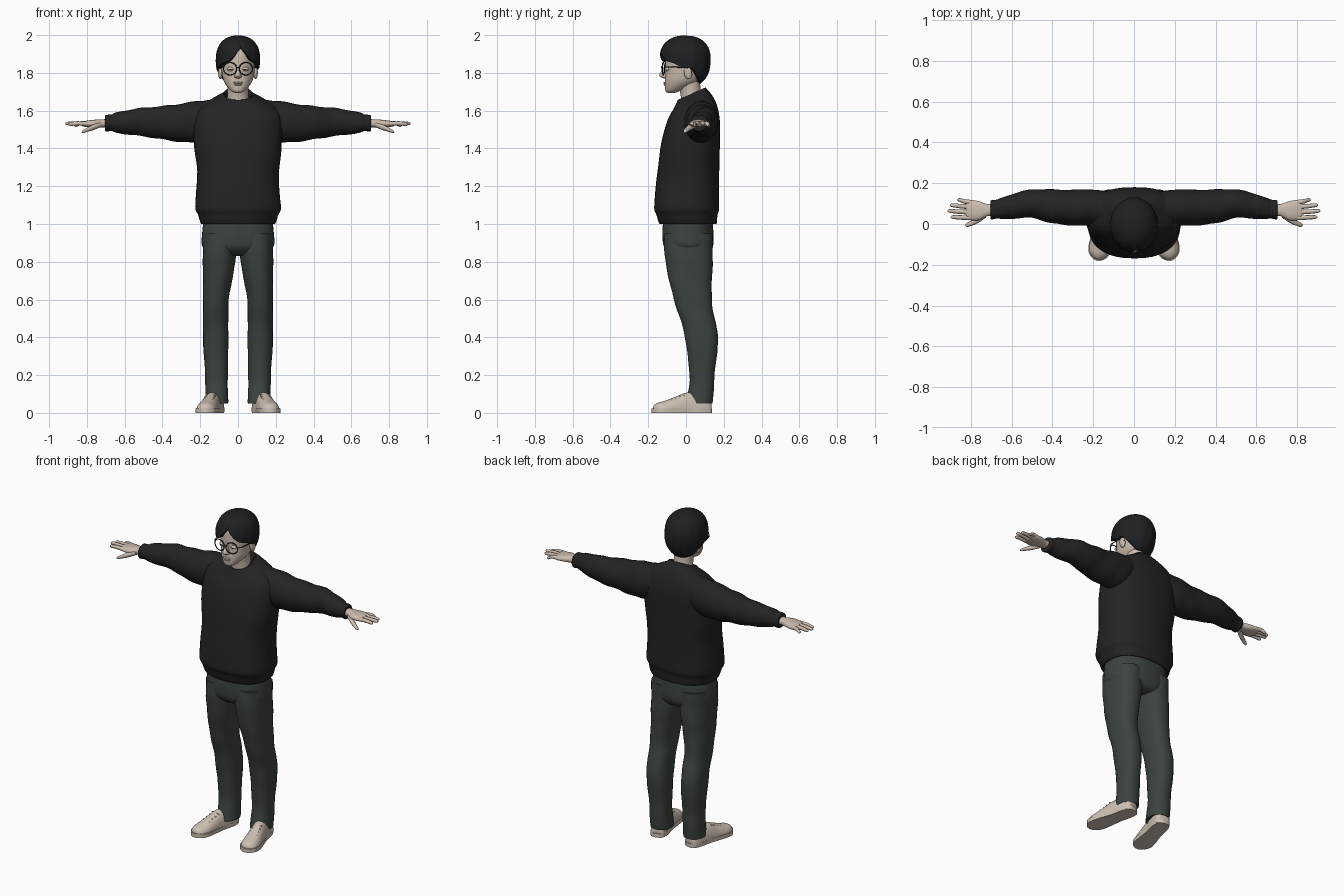
import bpy, bmesh
from math import sin, cos, pi, radians, atan2
from mathutils import Vector, Matrix

cube = bpy.data.objects.get("Cube")
if cube:
    bpy.data.objects.remove(cube)


def material(name, r, g, b):
    m = bpy.data.materials.new(name)
    m.use_nodes = True
    m.diffuse_color = (r, g, b, 1)
    m.node_tree.nodes["Principled BSDF"].inputs["Base Color"].default_value = (r, g, b, 1)
    return m


SKIN = material("skin", .6, .5, .42)
HAIR = material("black hair", .013, .014, .016)
KNIT = material("black knit", .017, .017, .018)
CLOTH = material("green grey cloth", .045, .058, .05)
LEATHER = material("beige leather", .62, .53, .45)
FRAME = material("black frame", .012, .012, .012)

# Maps (along, across, other) to x, y, z for each loft direction
AXES = {"z": lambda t, u, v: (u, v, t),
        "x": lambda t, u, v: (t, u, v),
        "y": lambda t, u, v: (u, t, v)}


def finish(name, bm, mat, mirror=False):
    bmesh.ops.recalc_face_normals(bm, faces=bm.faces)
    mesh = bpy.data.meshes.new(name)
    bm.to_mesh(mesh)
    bm.free()
    mesh.materials.append(mat)
    mesh.shade_smooth()
    mesh.set_sharp_from_angle(angle=radians(50))
    ob = bpy.data.objects.new(name, mesh)
    bpy.context.collection.objects.link(ob)
    if mirror:
        ob.modifiers.new("mirror", "MIRROR").use_mirror_merge = False
    return ob


def spline(rows, steps):
    """Smooth curve through all rows of numbers."""
    out = []
    for i in range(len(rows) - 1):
        a, b, c, d = (rows[min(max(k, 0), len(rows) - 1)] for k in range(i - 1, i + 3))
        for s in range(steps):
            t = s / steps
            out.append([q + t / 2 * (r - p + t * (2*p - 5*q + 4*r - w + t * (3*q - p - 3*r + w)))
                        for p, q, r, w in zip(a, b, c, d)])
    return out + [list(rows[-1])]


def bridge(bm, rings):
    for lo, hi in zip(rings, rings[1:]):
        for j in range(len(lo)):
            k = (j + 1) % len(lo)
            bm.faces.new((lo[j], lo[k], hi[k], hi[j]))


def loft(name, rows, mat, axis="z", mirror=False, power=2.0, sides=32, steps=5,
         fold=(0, 0), floor=None, matrix=None):
    """Rows: position, centre u, centre v, radius u, radius v, optional tilt."""
    bm, rings = bmesh.new(), []
    rows = [tuple(r) + (0,) * (6 - len(r)) for r in rows]
    for t, cu, cv, ru, rv, tilt in spline(rows, steps):
        ring = []
        for j in range(sides):
            a = 2 * pi * j / sides
            c, s = cos(a), sin(a)
            k = (abs(c) ** power + abs(s) ** power) ** (-1 / power)
            k *= 1 + fold[0] * sin(fold[1] * t + 2 * sin(a) + c)
            u, v = cu + max(ru, .001) * c * k, cv + max(rv, .001) * s * k
            if floor is not None:
                v = max(v, floor)
            ring.append(bm.verts.new(AXES[axis](t + tilt * (v - cv), u, v)))
        rings.append(ring)
    bridge(bm, rings)
    bm.faces.new(rings[0])
    bm.faces.new(rings[-1])
    if matrix:
        bm.transform(matrix)
    return finish(name, bm, mat, mirror)


def blob(name, loc, size, mat, mirror=False, turn=0):
    bm = bmesh.new()
    m = Matrix.Translation(loc) @ Matrix.Rotation(turn, 4, "X") @ Matrix.Diagonal((*size, 1))
    bmesh.ops.create_uvsphere(bm, u_segments=20, v_segments=12, radius=1, matrix=m)
    return finish(name, bm, mat, mirror)


def wire(name, points, radius, mat, closed=False, mirror=False):
    curve = bpy.data.curves.new(name, "CURVE")
    curve.dimensions = "3D"
    curve.bevel_depth, curve.bevel_resolution = radius, 2
    sp = curve.splines.new("POLY")
    sp.points.add(len(points) - 1)
    for p, q in zip(sp.points, points):
        p.co = (*q, 1)
    sp.use_cyclic_u = closed
    curve.materials.append(mat)
    ob = bpy.data.objects.new(name, curve)
    bpy.context.collection.objects.link(ob)
    if mirror:
        ob.modifiers.new("mirror", "MIRROR").use_mirror_merge = False


# Sweater body with ribbed hem and dipped collar
loft("sweater_body", [
    (1.02, 0, .01, .17, .13), (1, 0, .01, .195, .15), (1.05, 0, .004, .213, .162),
    (1.08, 0, .003, .226, .172), (1.15, 0, .006, .222, .17), (1.28, 0, .012, .217, .163),
    (1.42, 0, .024, .232, .156), (1.55, 0, .04, .233, .138), (1.62, 0, .048, .2, .115, .1),
    (1.66, 0, .042, .135, .095, .25), (1.68, 0, .033, .085, .08, .4),
    (1.69, 0, .03, .074, .072, .45), (1.67, 0, .03, .064, .062, .45)],
    KNIT, power=2.4, sides=48, fold=(.006, 24))

# Sleeves with gathered cuffs
loft("sleeves", [
    (.1, .07, 1.57, .08, .09), (.2, .08, 1.545, .09, .108), (.28, .08, 1.536, .088, .104),
    (.4, .086, 1.536, .083, .088), (.5, .1, 1.54, .07, .076), (.6, .086, 1.538, .06, .062),
    (.65, .076, 1.536, .052, .052), (.67, .073, 1.535, .046, .044),
    (.7, .07, 1.534, .046, .044), (.705, .07, 1.534, .036, .03)],
    KNIT, axis="x", mirror=True, fold=(.025, 48))

# Trousers
loft("trouser_hips", [
    (1.03, 0, .01, .18, .13), (.95, 0, .01, .19, .135), (.88, 0, .013, .188, .13),
    (.84, 0, .02, .13, .1), (.83, 0, .02, .07, .06)], CLOTH, power=2.4)
loft("trouser_legs", [
    (.95, .095, .012, .09, .128), (.8, .1, .016, .086, .125), (.6, .117, .036, .068, .1),
    (.47, .118, .068, .067, .09), (.38, .118, .084, .067, .086), (.2, .114, .085, .06, .066),
    (.1, .113, .078, .06, .068), (.05, .113, .07, .06, .07), (.07, .113, .07, .05, .06)],
    CLOTH, mirror=True, power=2.3, fold=(.014, 40))

# Shoes, turned outwards, with a flat rim sole
turn = Matrix.Translation((.145, -.02, 0)) @ Matrix.Rotation(radians(13), 4, "Z")
loft("shoes", [
    (.155, 0, .01, .015, .03), (.148, 0, .01, .038, .07), (.11, 0, .01, .047, .09),
    (.03, 0, .01, .047, .098), (-.03, 0, .01, .05, .078), (-.09, 0, .01, .054, .055),
    (-.13, 0, .01, .046, .044), (-.152, 0, .01, .026, .03), (-.158, 0, .01, .008, .012)],
    LEATHER, axis="y", mirror=True, power=2.3, floor=.004, matrix=turn)
bm = bmesh.new()
outline = spline([(.162, 0), (.15, .035), (.1, .048), (.03, .047), (-.08, .057),
                  (-.13, .05), (-.158, .024), (-.165, 0)], 4)
outline += [(y, -x) for y, x in outline[-2:0:-1]]
rings = [[bm.verts.new((x, y, z)) for y, x in outline] for z in (0, .024)]
bridge(bm, rings)
for ring in rings:
    bm.faces.new(ring)
bm.transform(turn)
finish("shoe_soles", bm, LEATHER, True)
# Laces across the instep
for i in range(4):
    y, z = -.06 + .022 * i, .071 + .009 * i
    pts = [turn @ Vector((x, y, z - 5 * x * x)) for x in (-.028, -.014, 0, .014, .028)]
    wire(f"shoe_lace_{i + 1}", pts, .004, LEATHER, mirror=True)

# Hands
loft("palms", [
    (.68, .07, 1.534, .03, .022), (.72, .068, 1.533, .03, .021), (.76, .065, 1.532, .046, .02),
    (.8, .068, 1.53, .05, .017), (.825, .07, 1.53, .044, .012)],
    SKIN, axis="x", mirror=True, power=2.4)
fingers = {"index": (.03, .034, .9, 1.528), "middle": (.057, .064, .915, 1.532),
           "ring": (.083, .092, .903, 1.53), "little": (.105, .118, .868, 1.522)}
for name, (y0, y1, tip, z) in fingers.items():
    loft(f"{name}_fingers", [
        (.79, y0, 1.53, .012, .012), ((.8 + tip) / 2, (y0 + y1) / 2, 1.533, .011, .011),
        (tip - .012, y1, z, .009, .009), (tip - .003, y1, z, .005, .005), (tip, y1, z, 0, 0)],
        SKIN, axis="x", mirror=True, sides=12, steps=3)
loft("thumbs", [
    (.725, .05, 1.527, .018, .014), (.765, .022, 1.512, .017, .015), (.8, .003, 1.498, .013, .011),
    (.82, -.004, 1.489, .01, .008), (.828, -.006, 1.486, .001, .001)],
    SKIN, axis="x", mirror=True, sides=14, steps=3)

# Neck and head
loft("neck", [(1.6, 0, .045, .068, .065), (1.68, 0, .028, .056, .056),
              (1.75, 0, .016, .056, .058), (1.82, 0, .01, .06, .06)], SKIN)
loft("head", [
    (1.693, 0, -.078, .008, .012), (1.7, 0, -.074, .03, .033), (1.72, 0, -.052, .052, .06),
    (1.755, 0, -.022, .075, .09), (1.8, 0, -.004, .086, .105), (1.85, 0, 0, .089, .11),
    (1.91, 0, 0, .085, .105), (1.95, 0, 0, .06, .08), (1.97, 0, 0, .01, .01)], SKIN, power=2.15)
loft("nose", [
    (1.84, 0, -.105, .009, .008), (1.815, 0, -.11, .011, .016), (1.79, 0, -.115, .016, .027),
    (1.778, 0, -.112, .019, .022), (1.77, 0, -.105, .008, .008)], SKIN, sides=16)
blob("upper_lip", (0, -.11, 1.748), (.026, .01, .005), SKIN)
blob("lower_lip", (0, -.107, 1.738), (.022, .011, .006), SKIN)
blob("ears", (.093, .01, 1.8), (.012, .021, .034), SKIN, True, radians(12))
blob("eyelids", (.038, -.098, 1.82), (.02, .012, .011), SKIN, True)
blob("eyes", (.038, -.107, 1.819), (.012, .004, .003), FRAME, True)

# Round spectacles
rim = [(.042 + .035 * cos(i * pi / 16), -.12 + .006 * cos(i * pi / 16),
        1.822 + .033 * sin(i * pi / 16)) for i in range(32)]
wire("spectacle_rims", rim, .003, FRAME, True, True)
wire("spectacle_bridge", [(-.009, -.126, 1.826), (0, -.13, 1.83), (.009, -.126, 1.826)], .003, FRAME)
wire("spectacle_temples", [(.077, -.114, 1.83), (.093, -.09, 1.832), (.099, .005, 1.828),
                           (.097, .03, 1.8)], .003, FRAME, mirror=True)

# Hair shell: its lower edge follows the angle away from the parting
edge = spline([(0, 1.93), (12, 1.905), (30, 1.867), (55, 1.85), (78, 1.825), (95, 1.826),
               (115, 1.785), (140, 1.752), (180, 1.742)], 6)


def hairline(angle):
    for (a, z), (b, w) in zip(edge, edge[1:]):
        if angle <= b:
            return z + (w - z) * (angle - a) / (b - a)
    return edge[-1][1]


bm, rings = bmesh.new(), []
SIDES, LEVELS, MID, TOP = 96, 18, 1.872, 1.998
for i in range(1, LEVELS + 3):
    ring = []
    for j in range(SIDES):
        s = 2 * pi * j / SIDES - pi
        low = hairline(abs(s) * 180 / pi)
        f = min(i, LEVELS) / LEVELS
        z = TOP - (TOP - low) * f ** 1.7
        d = (z - MID) / (TOP - MID) if z > MID else (z - MID) / .152
        r = max(1 - abs(d) ** 2.3, 0) ** (1 / 2.3)
        # Combed locks and a groove at the parting
        r *= 1 + .012 * f * sin(13 * s + 5 * f) - .05 * max(0, 1 - abs(s) / .12)
        if i > LEVELS:
            r *= 1 - .1 * (i - LEVELS)
        x, y = .117 * sin(s + .15), -.135 * cos(s + .15)
        ring.append(bm.verts.new((x * r, y * r - .004, z)))
    rings.append(ring)
bridge(bm, rings)
bm.faces.new(rings[0])
finish("hair", bm, HAIR)
